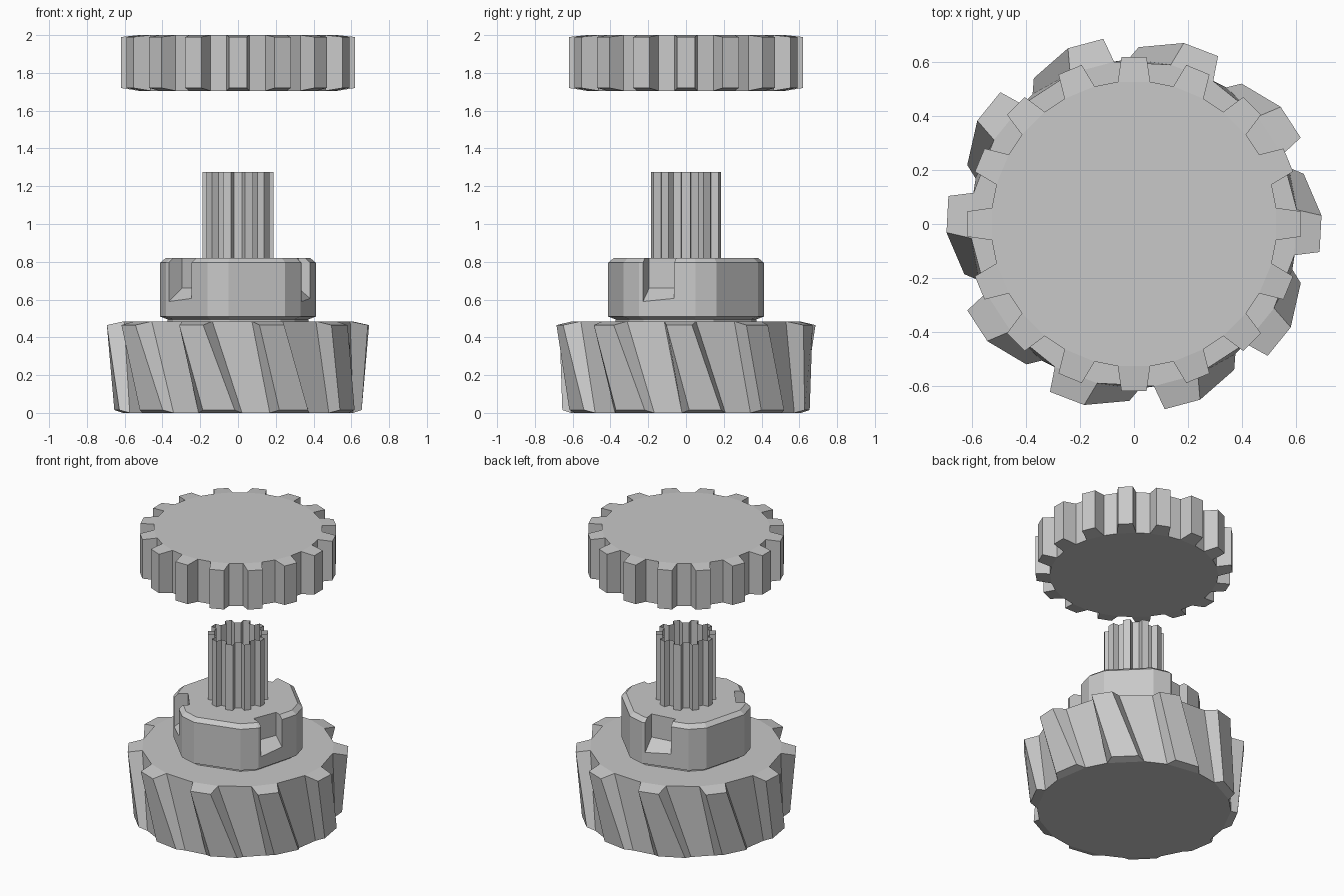
import bpy, bmesh
from math import radians, sin, cos
from mathutils import Matrix

default = bpy.data.objects.get("Cube")
if default:
    bpy.data.objects.remove(default, do_unlink=True)

GREY = (0.58, 0.58, 0.58, 1)
metal = bpy.data.materials.new("plain grey")
metal.use_nodes = True
metal.diffuse_color = GREY
metal.node_tree.nodes["Principled BSDF"].inputs["Base Color"].default_value = GREY


def finish(bm, name):
    bmesh.ops.recalc_face_normals(bm, faces=bm.faces)
    mesh = bpy.data.meshes.new(name)
    bm.to_mesh(mesh)
    bm.free()
    mesh.materials.append(metal)
    obj = bpy.data.objects.new(name, mesh)
    bpy.context.collection.objects.link(obj)
    return obj


def polar(r, degrees, z):
    a = radians(degrees)
    return (r * cos(a), r * sin(a), z)


def bridge(bm, low, high):
    n = len(low)
    for i in range(n):
        j = (i + 1) % n
        bm.faces.new((low[i], low[j], high[j], high[i]))


def gear(name, teeth, bottom, top, capped=True):
    """Each end: centre angle, root and tip as (radius, half angle, height)."""
    bm = bmesh.new()
    rings = []
    for centre, root, tip in (bottom, top):
        ring = []
        for t in range(teeth):
            a = centre + 360 * t / teeth
            for (r, half, z), side in ((root, -1), (tip, -1), (tip, 1), (root, 1)):
                ring.append(bm.verts.new(polar(r, a + side * half, z)))
        rings.append(ring)
        if capped:
            bm.faces.new([v for i, v in enumerate(ring) if i % 4 in (0, 3)])
            for i in range(0, len(ring), 4):
                bm.faces.new(ring[i:i + 4])
    bridge(bm, *rings)
    return finish(bm, name)


# Upper straight gear, floating above the shaft
gear("upper_gear", 16,
     (0, (0.53, 6.5, 1.705), (0.62, 4.3, 1.72)),
     (0, (0.53, 6.5, 2.0), (0.62, 4.3, 1.99)))

# Lower helical gear, flaring towards the top
gear("lower_gear", 10,
     (9, (0.61, 11, 0), (0.655, 7.5, 0.015)),
     (-3, (0.605, 8, 0.485), (0.695, 5.6, 0.465)))

# Open splined shaft
gear("splined_shaft", 10,
     (0, (0.15, 10, 0.81), (0.19, 7, 0.81)),
     (0, (0.15, 10, 1.275), (0.19, 7, 1.275)), capped=False)

# Hexagonal collar with blunted corners, on a short neck
bm = bmesh.new()
rings = []
for r, z in ((0.375, 0.48), (0.375, 0.495), (0.415, 0.51), (0.415, 0.795), (0.385, 0.82)):
    rings.append([bm.verts.new(polar(r, 15 + 60 * k + d, z))
                  for k in range(6) for d in (-8, 8)])
for low, high in zip(rings, rings[1:]):
    bridge(bm, low, high)
bm.faces.new(rings[0])
bm.faces.new(rings[-1])
collar = finish(bm, "collar")

# Three open notches with sloping floors
bm = bmesh.new()
for k in range(3):
    turn = Matrix.Rotation(radians(-22 + 120 * k), 3, 'Z')
    ends = []
    for y in (-0.085, 0.085):
        ends.append([bm.verts.new(v) for v in
                     ((0.31, y, 0.66), (0.46, y, 0.54), (0.46, y, 0.9), (0.31, y, 0.9))])
    bridge(bm, *ends)
    for end in ends:
        bm.faces.new(end)
    bmesh.ops.rotate(bm, verts=ends[0] + ends[1], cent=(0, 0, 0), matrix=turn)
cutter = finish(bm, "notch_cutter")
cutter.hide_render = True

cut = collar.modifiers.new("notches", 'BOOLEAN')
cut.operation = 'DIFFERENCE'
cut.solver = 'EXACT'
cut.object = cutter
bpy.context.view_layer.objects.active = collar
bpy.ops.object.modifier_apply(modifier=cut.name)
bpy.data.objects.remove(cutter, do_unlink=True)
